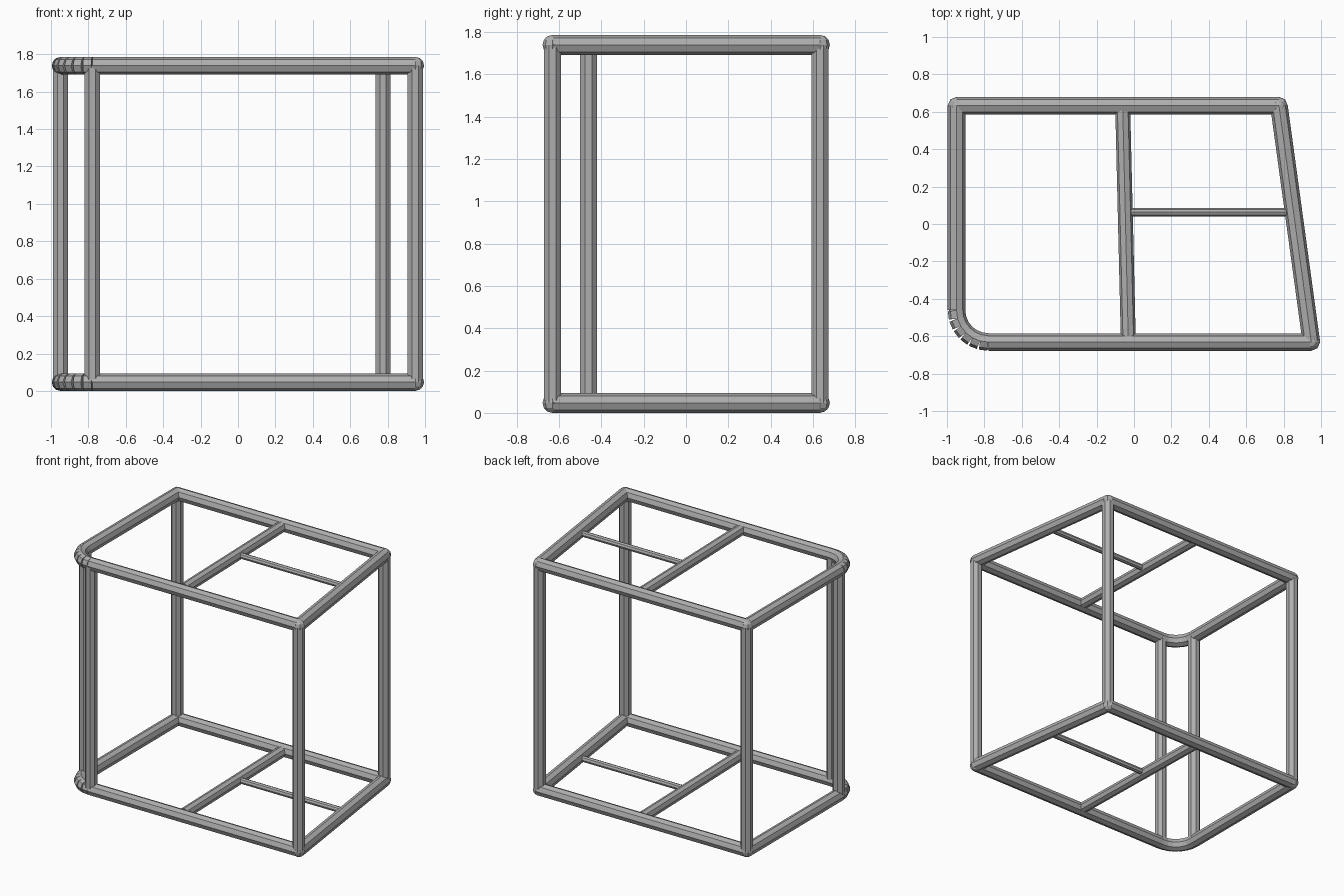
import bpy, bmesh, math
from mathutils import Vector, Matrix

if "Cube" in bpy.data.objects:
    bpy.data.objects.remove(bpy.data.objects["Cube"])

steel = bpy.data.materials.new("steel grey")
steel.diffuse_color = (0.43, 0.43, 0.43, 1)
steel.use_nodes = True
steel.node_tree.nodes["Principled BSDF"].inputs["Base Color"].default_value = steel.diffuse_color

R, POST_R, CROSS_R, THIN_R = 0.0468, 0.044, 0.040, 0.022
Z_LOW, Z_HIGH = 0.047, 1.739
CORNERS = {"back_left": (-0.949, 0.633), "back_right": (0.775, 0.633),
           "front_right": (0.948, -0.631)}
ARC_C, ARC_R, ARC_N = (-0.779, -0.461), 0.170, 6


def finish(name, bm):
    me = bpy.data.meshes.new(name)
    bm.to_mesh(me)
    bm.free()
    me.materials.append(steel)
    ob = bpy.data.objects.new(name, me)
    bpy.context.collection.objects.link(ob)
    return ob


def tube(bm, a, b, r, flat=False):
    """Eight-sided bar from a to b; flat turns a face (not an edge) outward."""
    a, b = Vector(a), Vector(b)
    d = (b - a).normalized()
    up = Vector((1, 0, 0)) if abs(d.z) > 0.9 else Vector((0, 0, 1))
    side = up.cross(d).normalized()
    up = d.cross(side)
    off = math.pi / 8 if flat else 0
    rings = [[bm.verts.new(p + r * (math.cos(off + i * math.pi / 4) * side
                                    + math.sin(off + i * math.pi / 4) * up))
              for i in range(8)] for p in (a, b)]
    for i in range(8):
        j = (i + 1) % 8
        bm.faces.new((rings[0][i], rings[0][j], rings[1][j], rings[1][i]))
    bm.faces.new(rings[0][::-1])
    bm.faces.new(rings[1])


def bar(name, a, b, r, flat=False):
    bm = bmesh.new()
    tube(bm, a, b, r, flat)
    finish(name, bm)


arc = [(ARC_C[0] - ARC_R * math.cos(t), ARC_C[1] - ARC_R * math.sin(t))
       for t in (math.pi / 2 * i / ARC_N for i in range(ARC_N + 1))]
bl, br, fr = CORNERS["back_left"], CORNERS["back_right"], CORNERS["front_right"]

for level, z in (("lower", Z_LOW), ("upper", Z_HIGH)):
    # outer ring rails
    for side, a, b in (("back", bl, br), ("right", br, fr),
                       ("front", fr, arc[-1]), ("left", arc[0], bl)):
        bar(f"{level}_{side}_rail", (*a, z), (*b, z), R)
    # rounded corner made of short straight pieces
    bm = bmesh.new()
    for a, b in zip(arc, arc[1:]):
        tube(bm, (*a, z), (*b, z), R)
    finish(f"{level}_rounded_corner", bm)
    # ball joints on the sharp corners
    for name, c in CORNERS.items():
        bm = bmesh.new()
        bmesh.ops.create_uvsphere(bm, u_segments=8, v_segments=6, radius=R,
                                  matrix=Matrix.Translation((*c, z)))
        finish(f"{level}_{name}_joint", bm)
    # inner cross bars
    bar(f"{level}_cross_bar", (-0.060, 0.607, z), (-0.031, -0.598, z), CROSS_R)
    bar(f"{level}_thin_bar", (-0.045, 0.063, z), (0.84, 0.063, z), THIN_R)

# upright posts
posts = dict(CORNERS, left_bend=arc[0], front_bend=arc[-1])
for name, c in posts.items():
    bar(f"{name}_post", (*c, Z_LOW), (*c, Z_HIGH), POST_R, flat=True)
